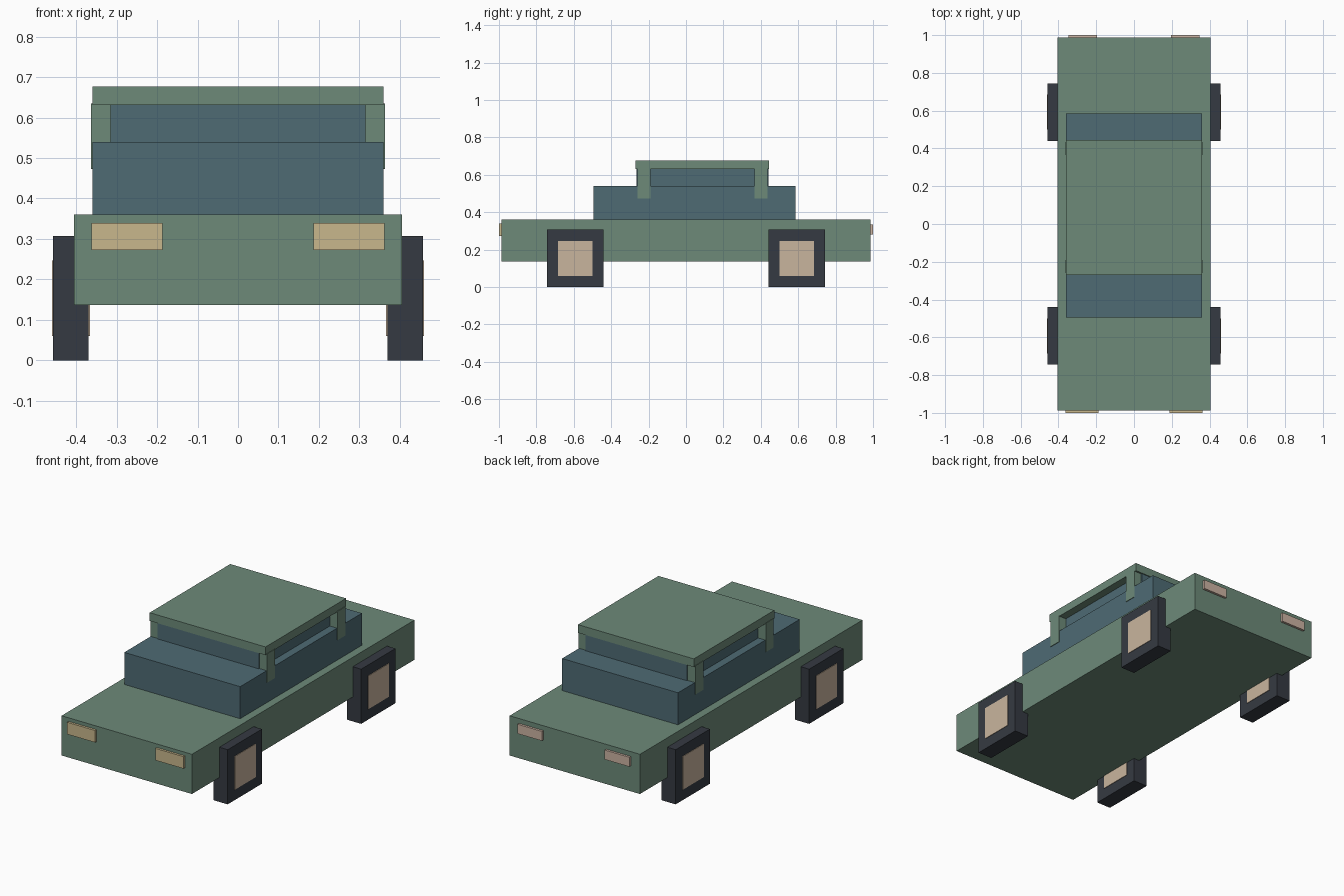
import bpy

if "Cube" in bpy.data.objects:
    bpy.data.objects.remove(bpy.data.objects["Cube"])


def material(name, r, g, b):
    """Flat colour given as sRGB 0-255, stored as linear values."""
    def lin(c):
        c /= 255
        return c / 12.92 if c <= 0.04045 else ((c + 0.055) / 1.055) ** 2.4
    m = bpy.data.materials.new(name)
    m.diffuse_color = (lin(r), lin(g), lin(b), 1)
    m.use_nodes = True
    m.node_tree.nodes["Principled BSDF"].inputs["Base Color"].default_value = m.diffuse_color
    return m


GREEN = material("sage_green_paint", 109, 138, 121)
GLASS = material("blue_glass", 78, 107, 116)
RUBBER = material("dark_rubber", 53, 58, 66)
HUB = material("tan_hub", 201, 181, 158)
HEAD = material("yellow_headlight", 200, 183, 140)
TAIL = material("pink_taillight", 204, 180, 163)


def box(name, x, y, z, mat):
    """Box spanning the given (low, high) ranges."""
    bpy.ops.mesh.primitive_cube_add(
        size=1, location=[(a + b) / 2 for a, b in (x, y, z)])
    ob = bpy.context.object
    ob.name = name
    ob.scale = [b - a for a, b in (x, y, z)]
    bpy.ops.object.transform_apply(location=False, rotation=False, scale=True)
    ob.data.materials.append(mat)
    return ob


def span(side, a, b):
    """Mirror a range to the chosen side."""
    return tuple(sorted((side * a, side * b)))


# Body, cabin, roof and upper windows
box("body", (-0.405, 0.405), (-0.987, 0.987), (0.137, 0.36), GREEN)
box("cabin", (-0.36, 0.36), (-0.495, 0.585), (0.355, 0.54), GLASS)
box("upper_windows", (-0.315, 0.315), (-0.265, 0.44), (0.535, 0.635), GLASS)
box("roof", (-0.36, 0.36), (-0.27, 0.445), (0.631, 0.677), GREEN)

for side, label in ((-1, "left"), (1, "right")):
    # Roof pillars lap slightly over the cabin sides
    for y, end in (((-0.26, -0.19), "front"), ((0.365, 0.435), "rear")):
        box(f"{end}_pillar_{label}", span(side, 0.314, 0.363), y,
            (0.473, 0.635), GREEN)

    # Square wheels with hubs showing on both faces
    for y, end in ((-0.592, "front"), (0.592, "rear")):
        box(f"{end}_wheel_{label}", span(side, 0.369, 0.457),
            (y - 0.152, y + 0.152), (0, 0.307), RUBBER)
        box(f"{end}_hub_{label}", span(side, 0.366, 0.46),
            (y - 0.093, y + 0.093), (0.06, 0.247), HUB)

    # Lights
    box(f"headlight_{label}", span(side, 0.187, 0.362), (-1.0, -0.98),
        (0.273, 0.34), HEAD)
    box(f"taillight_{label}", span(side, 0.195, 0.348), (0.98, 1.0),
        (0.28, 0.333), TAIL)
